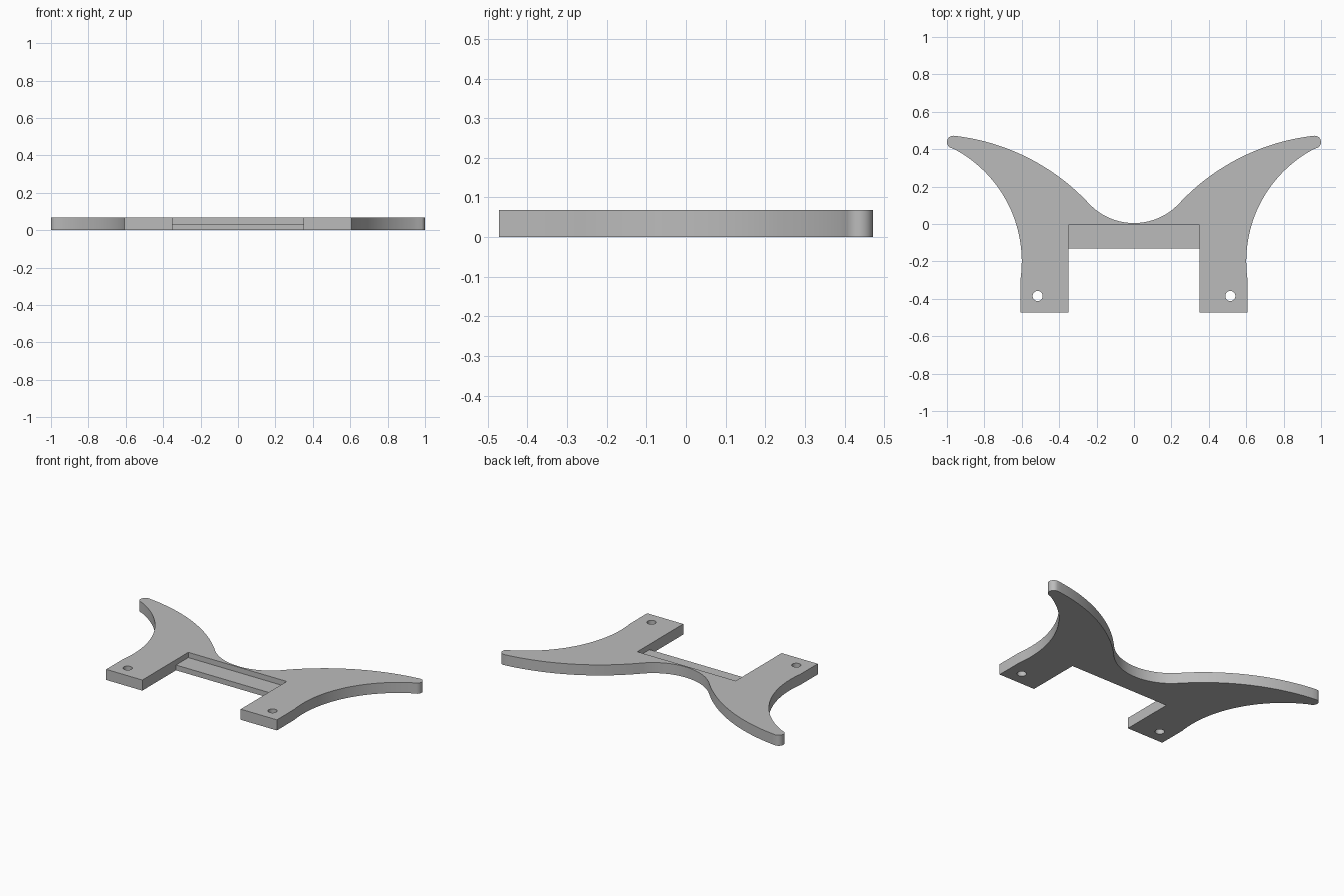
import bpy, bmesh
from math import cos, sin, radians, atan2, hypot, pi

cube = bpy.data.objects.get("Cube")
if cube:
    bpy.data.objects.remove(cube, do_unlink=True)

THICK = 0.068

grey = bpy.data.materials.new("plain_grey")
grey.use_nodes = True
grey.diffuse_color = (0.5, 0.5, 0.5, 1)
grey.node_tree.nodes["Principled BSDF"].inputs["Base Color"].default_value = (0.5, 0.5, 0.5, 1)


def arc(cx, cy, r, start, end, steps):
    """Points on a circle, angles in radians."""
    return [(cx + r * cos(start + (end - start) * i / steps),
             cy + r * sin(start + (end - start) * i / steps)) for i in range(steps + 1)]


def prism(name, outline, z0, z1):
    """Closed solid from a flat outline."""
    bm = bmesh.new()
    face = bm.faces.new([bm.verts.new((x, y, z0)) for x, y in outline])
    top = bmesh.ops.extrude_face_region(bm, geom=[face])["geom"]
    for v in top:
        if isinstance(v, bmesh.types.BMVert):
            v.co.z = z1
    bmesh.ops.recalc_face_normals(bm, faces=bm.faces)
    mesh = bpy.data.meshes.new(name)
    bm.to_mesh(mesh)
    bm.free()
    mesh.materials.append(grey)
    obj = bpy.data.objects.new(name, mesh)
    bpy.context.collection.objects.link(obj)
    return obj


def combine(target, tool, operation):
    """Apply a boolean and discard the tool."""
    tool.hide_render = True
    bpy.context.view_layer.objects.active = target
    mod = target.modifiers.new("boolean", 'BOOLEAN')
    mod.operation, mod.solver, mod.object = operation, 'EXACT', tool
    bpy.ops.object.modifier_apply(modifier=mod.name)
    bpy.data.objects.remove(tool, do_unlink=True)


# Left half of the outline: neck dip, horn back, rounded tip, flank, leg
bend = radians(47)
neck_r = 0.33
dip = arc(0, 0.005 + neck_r, neck_r, -pi / 2, -pi / 2 + bend, 20)

tip_x, tip_y, tip_r = 0.966, 0.438, 0.034
x0, y0 = dip[-1]
dx, dy = tip_x - x0, tip_y + tip_r - y0
half_turn = bend - atan2(dy, dx)
back_r = hypot(dx, dy) / 2 / sin(half_turn)
start = bend + pi / 2
back = arc(x0 - back_r * cos(start), y0 - back_r * sin(start), back_r,
           start, start - 2 * half_turn, 28)

tip = arc(tip_x, tip_y, tip_r, radians(85), radians(-62), 12)
flank = arc(1.28, -0.2, 0.68, radians(116), radians(188), 32)
leg = [(0.607, -0.472), (0.35, -0.472), (0.35, -0.005)]

half = dip + back[1:] + tip[1:] + flank[1:] + leg
outline = half + [(-x, y) for x, y in reversed(half[1:])]
body = prism("horned_bracket", outline, 0, THICK)

# Half-height shelf joining the two legs
shelf = prism("shelf", [(-0.38, -0.13), (0.38, -0.13), (0.38, 0), (-0.38, 0)], 0, THICK / 2)
combine(body, shelf, 'UNION')

# Screw hole through each leg
for side in (-1, 1):
    hole = prism("hole_cutter", arc(side * 0.515, -0.385, 0.027, 0, 2 * pi, 32)[:-1],
                 -0.1, THICK + 0.1)
    combine(body, hole, 'DIFFERENCE')

bpy.ops.object.select_all(action='DESELECT')
body.select_set(True)
bpy.context.view_layer.objects.active = body
bpy.ops.object.shade_smooth_by_angle(angle=radians(30))
